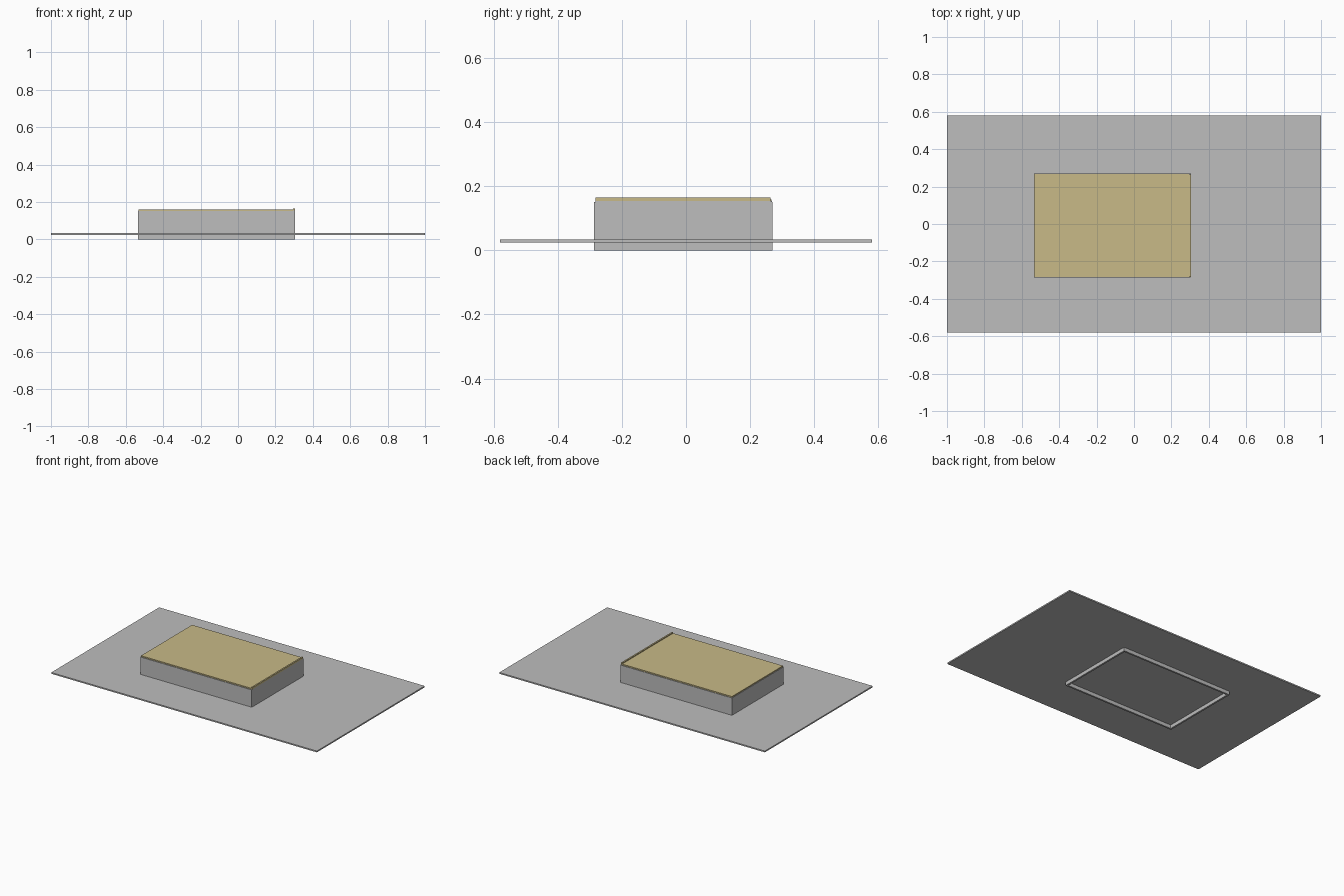
import bpy
import bmesh

if "Cube" in bpy.data.objects:
    bpy.data.objects.remove(bpy.data.objects["Cube"])


def material(name, rgb):
    m = bpy.data.materials.new(name)
    m.diffuse_color = (*rgb, 1.0)
    m.use_nodes = True
    m.node_tree.nodes["Principled BSDF"].inputs["Base Color"].default_value = m.diffuse_color
    return m


GREY = material("plain grey", (0.51, 0.51, 0.51))
TAN = material("tan roof", (0.58, 0.49, 0.245))


def box(name, x, y, z, mat):
    """Axis-aligned box from (min, max) ranges."""
    bm = bmesh.new()
    bmesh.ops.create_cube(bm, size=1)
    for v in bm.verts:
        for i, (lo, hi) in enumerate((x, y, z)):
            v.co[i] = hi if v.co[i] > 0 else lo
    me = bpy.data.meshes.new(name)
    bm.to_mesh(me)
    bm.free()
    me.materials.append(mat)
    ob = bpy.data.objects.new(name, me)
    bpy.context.collection.objects.link(ob)
    return ob


# Thin ground slab
box("ground_slab", (-1, 1), (-0.58, 0.58), (0.024, 0.033), GREY)

# Four thin walls that run through the slab to z = 0
X0, X1, Y0, Y1, T = -0.535, 0.305, -0.287, 0.27, 0.012
TOP = 0.151
box("front_wall", (X0, X1 - 0.002), (Y0, Y0 + T), (0, TOP), GREY)
box("back_wall", (X0, X1 - 0.002), (Y1 - T, Y1), (0, TOP), GREY)
box("left_wall", (X0, X0 + T), (Y0 + 0.004, Y1 - 0.001), (0, TOP), GREY)
box("right_wall", (X1 - T, X1), (Y0 + 0.004, Y1 - 0.001), (0, TOP + 0.002), GREY)

# Flat roof panel and the raised lip along its right edge
box("roof_panel", (X0 + 0.003, X1 - 0.01), (Y0 + 0.004, Y1 - 0.004), (TOP, 0.159), TAN)
box("roof_lip", (X1 - 0.01, X1), (Y0 + 0.004, Y1 - 0.006), (TOP + 0.002, 0.165), TAN)
